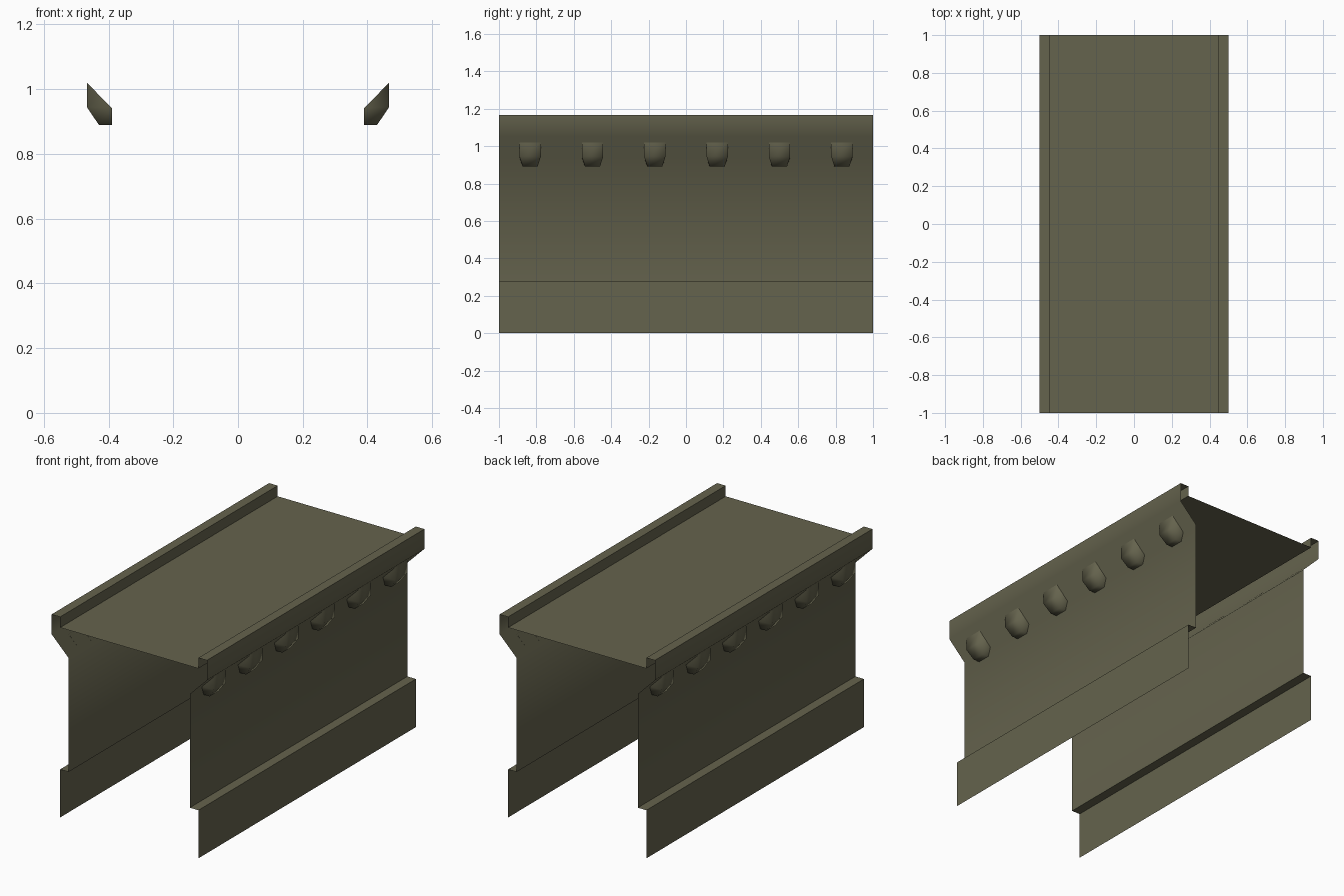
import bpy, bmesh, math

if "Cube" in bpy.data.objects:
    bpy.data.objects.remove(bpy.data.objects["Cube"])

olive = bpy.data.materials.new("olive_metal")
olive.diffuse_color = (0.130, 0.125, 0.075, 1)
olive.use_nodes = True
olive.node_tree.nodes["Principled BSDF"].inputs["Base Color"].default_value = olive.diffuse_color


def finish(bm, name, angle):
    mesh = bpy.data.meshes.new(name)
    bm.to_mesh(mesh)
    bm.free()
    mesh.materials.append(olive)
    mesh.shade_smooth()
    mesh.set_sharp_from_angle(angle=math.radians(angle))
    obj = bpy.data.objects.new(name, mesh)
    bpy.context.collection.objects.link(obj)
    return obj


# Open sheet shell: skirt, wall, flared cornice, lip and deck, swept along y
half = [(0.445, 0), (0.445, 0.28), (0.39, 0.28), (0.39, 0.942),
        (0.5, 1.052), (0.5, 1.167), (0.445, 1.167), (0.445, 1.105)]
profile = [(-x, z) for x, z in half] + half[::-1]
bm = bmesh.new()
front = [bm.verts.new((x, -1, z)) for x, z in profile]
back = [bm.verts.new((x, 1, z)) for x, z in profile]
for i in range(len(profile) - 1):
    bm.faces.new((front[i], front[i + 1], back[i + 1], back[i]))
finish(bm, "bridge_shell", 60)


# Brackets under the cornice: block with tapered foot, open against the wall
def bracket(name, side, y):
    outline = {"T": (0.467, 1.02, 0.057), "M": (0.467, 0.945, 0.057),
               "B": (0.43, 0.89, 0.04), "I": (0.39, 0.89, 0.04),
               "W": (0.39, 0.942, 0.057)}
    bm = bmesh.new()
    v = {}
    for key, (x, z, h) in outline.items():
        for s in (-1, 1):
            v[key, s] = bm.verts.new((side * x, y + s * h, z))
    faces = [[v[a, -1], v[a, 1], v[b, 1], v[b, -1]]
             for a, b in ("MT", "BM", "IB")]
    for keys in ("WTM", "WMBI"):
        faces.append([v[k, 1] for k in keys])
        faces.append([v[k, -1] for k in reversed(keys)])
    for f in faces:
        bm.faces.new(f if side > 0 else f[::-1])
    finish(bm, name, 180)


for side, label in ((-1, "left"), (1, "right")):
    for i in range(6):
        bracket(f"{label}_bracket_{i + 1}", side, (2 * i - 5) / 6)
